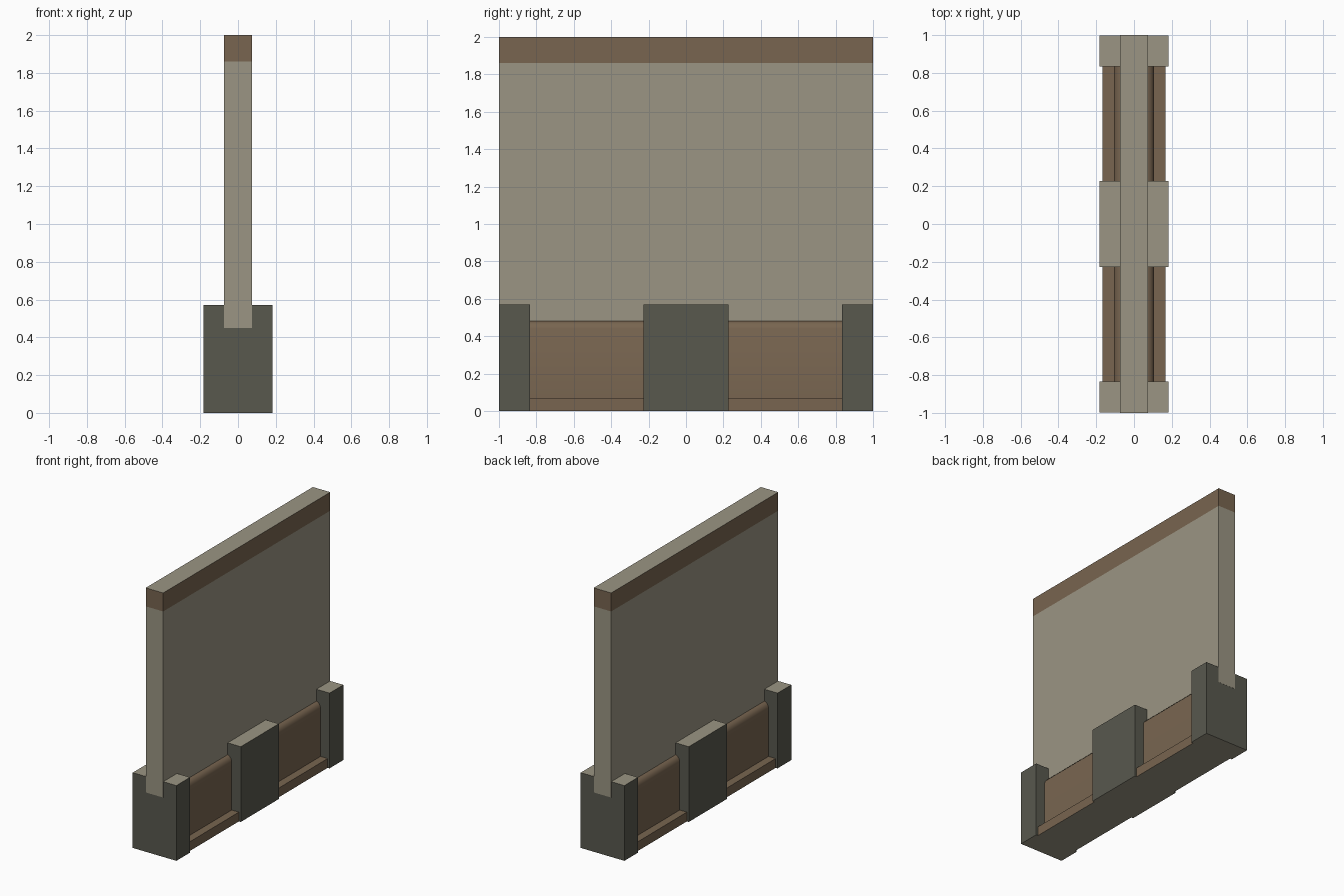
import bpy
import bmesh
from mathutils import Vector

cube = bpy.data.objects.get("Cube")
if cube:
    bpy.data.objects.remove(cube)


def material(name, rgb):
    mat = bpy.data.materials.new(name)
    mat.use_nodes = True
    colour = (*rgb, 1)
    mat.diffuse_color = colour
    mat.node_tree.nodes["Principled BSDF"].inputs["Base Color"].default_value = colour
    return mat


beige = material("beige plaster", (0.328, 0.301, 0.227))
brown = material("brown wood", (0.188, 0.130, 0.080))
grey = material("dark grey stone", (0.098, 0.098, 0.076))


def extrude(name, profile, y0, y1, side, cap=beige, under=beige):
    """Extrude an x-z profile along y; flat tops and undersides get their own colour."""
    bm = bmesh.new()
    face = bm.faces.new([bm.verts.new((x, y0, z)) for x, z in profile])
    grown = bmesh.ops.extrude_face_region(bm, geom=[face])["geom"]
    verts = [v for v in grown if isinstance(v, bmesh.types.BMVert)]
    bmesh.ops.translate(bm, vec=Vector((0, y1 - y0, 0)), verts=verts)
    bmesh.ops.recalc_face_normals(bm, faces=bm.faces)
    bm.normal_update()
    for f in bm.faces:
        f.material_index = 1 if f.normal.z > 0.99 else 2 if f.normal.z < -0.99 else 0
    mesh = bpy.data.meshes.new(name)
    bm.to_mesh(mesh)
    bm.free()
    for mat in (side, cap, under):
        mesh.materials.append(mat)
    obj = bpy.data.objects.new(name, mesh)
    bpy.context.collection.objects.link(obj)
    return obj


def rect(half, z0, z1):
    return [(-half, z0), (half, z0), (half, z1), (-half, z1)]


# Wall slab with a coloured band around its top
WALL = 0.073
extrude("wall_panel", rect(WALL, 0.45, 1.86), -1, 1, beige)
extrude("wall_top_band", rect(WALL, 1.86, 2), -1, 1, brown)

# Skirting: a low ledge below a board with a rounded upper edge
right_side = [(0.167, 0), (0.167, 0.07), (0.107, 0.07), (0.107, 0.44),
              (0.101, 0.458), (0.09, 0.472), (0.07, 0.482)]
left_side = [(-x, z) for x, z in reversed(right_side)]
skirting = extrude("skirting", right_side + left_side, -0.99, 0.99, brown, cap=brown)
bpy.context.view_layer.objects.active = skirting
skirting.select_set(True)
bpy.ops.object.shade_smooth_by_angle()
skirting.select_set(False)

# Stone blocks at both ends and in the middle
for name, y0, y1 in (("front_block", -0.999, -0.835),
                     ("middle_block", -0.228, 0.228),
                     ("back_block", 0.835, 0.999)):
    extrude(name, rect(0.183, 0, 0.57), y0, y1, grey)
